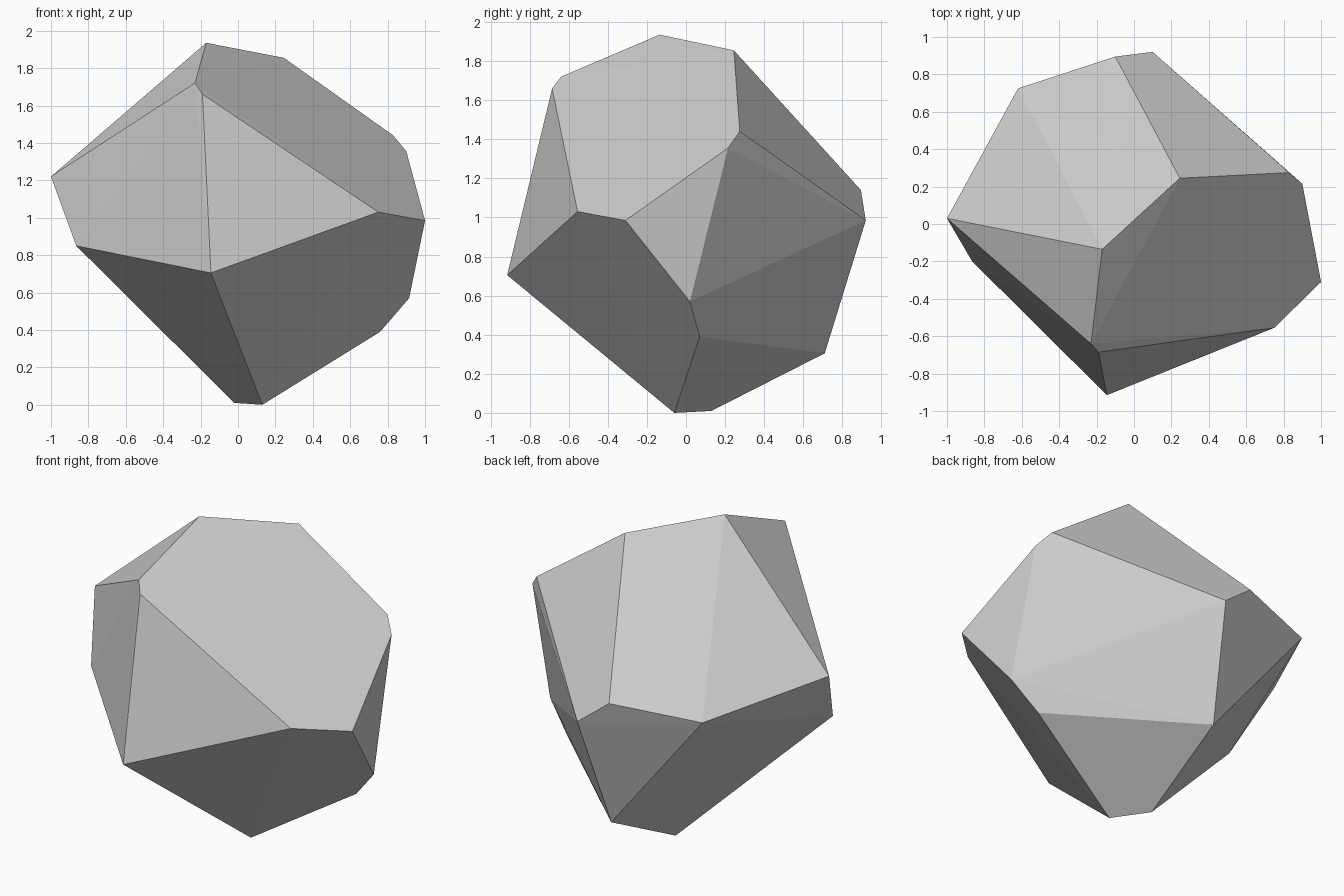
import bpy
import bmesh

cube = bpy.data.objects.get("Cube")
if cube:
    bpy.data.objects.remove(cube, do_unlink=True)

# Plain stone colour
stone = bpy.data.materials.new("stone_grey")
stone.use_nodes = True
colour = (0.6, 0.6, 0.6, 1)
stone.diffuse_color = colour
shader = next(n for n in stone.node_tree.nodes if n.type == "BSDF_PRINCIPLED")
shader.inputs["Base Color"].default_value = colour
shader.inputs["Roughness"].default_value = 0.9

# Corners of the faceted boulder, grouped by region
crown = [(-.17, -.135, 1.935), (.245, .245, 1.855),
         (-.23, -.64, 1.72), (-.19, -.685, 1.66)]
front_corners = [(-.145, -.915, .705), (.75, -.555, 1.03)]
left_corners = [(1, -.31, .985), (.83, .275, 1.44), (.9, .215, 1.355),
                (.915, .02, .57), (.76, .07, .39)]
right_corners = [(-1, .03, 1.22), (-.865, -.2, .85)]
back_corners = [(-.1, .895, 1.14), (.1, .92, .985),
                (-.62, .725, 1.095), (.015, .71, .305)]
base = [(.13, -.06, 0), (-.02, .13, .01)]

# Wrap the corners in a convex shell and merge nearly flat facets
bm = bmesh.new()
for corner in crown + front_corners + left_corners + right_corners + back_corners + base:
    bm.verts.new(corner)
bmesh.ops.convex_hull(bm, input=bm.verts[:])
bmesh.ops.dissolve_limit(bm, angle_limit=0.03, verts=bm.verts[:], edges=bm.edges[:])
bmesh.ops.recalc_face_normals(bm, faces=bm.faces[:])

mesh = bpy.data.meshes.new("boulder")
bm.to_mesh(mesh)
bm.free()
mesh.materials.append(stone)
boulder = bpy.data.objects.new("boulder", mesh)
bpy.context.collection.objects.link(boulder)
